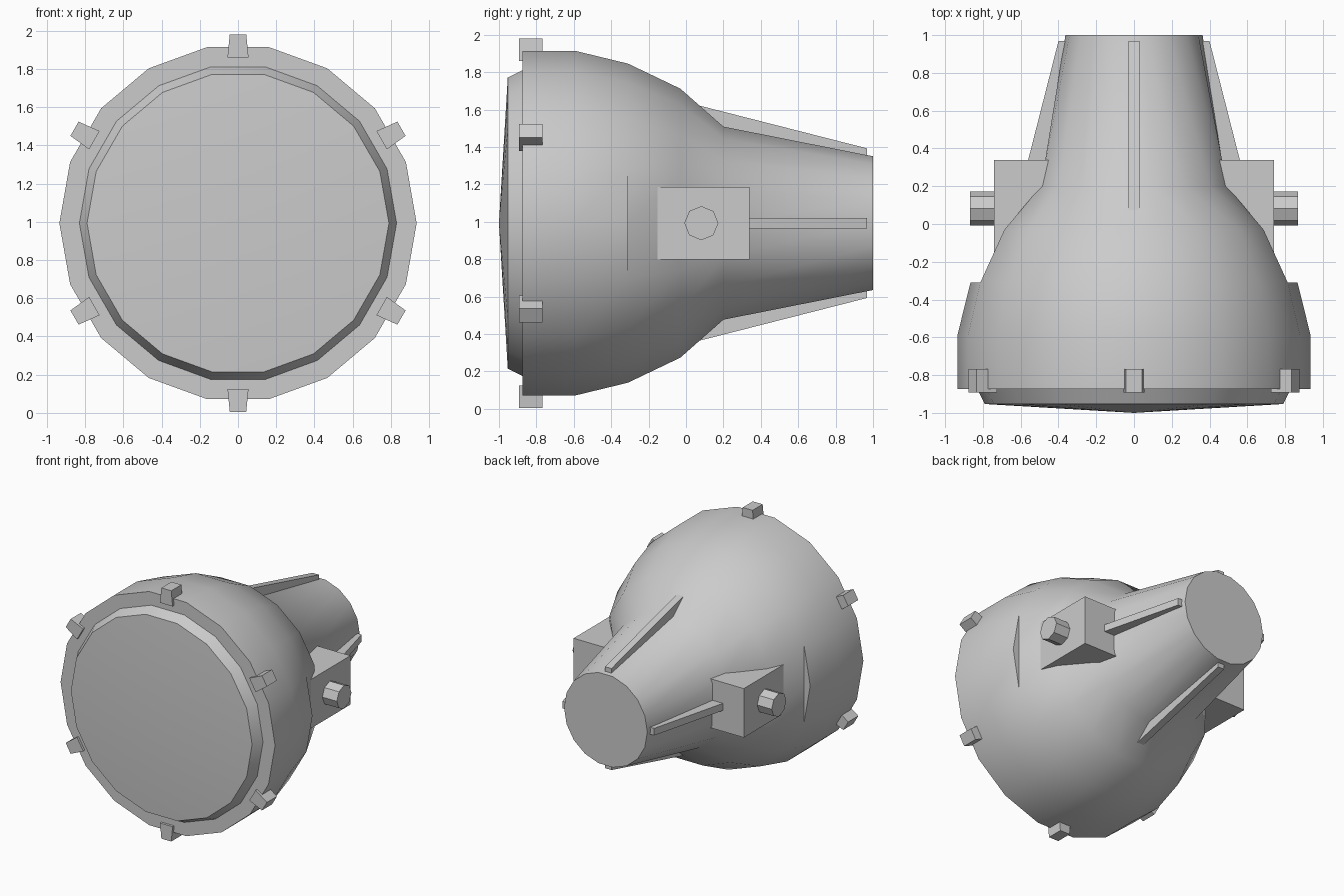
import bpy, bmesh
from math import sin, cos, pi, radians
from mathutils import Matrix, Vector

if "Cube" in bpy.data.objects:
    bpy.data.objects.remove(bpy.data.objects["Cube"])

ZC = 0.993   # height of the lamp axis
N = 18       # sides of the round parts


def finish(name, bm, smooth=None):
    bmesh.ops.remove_doubles(bm, verts=bm.verts, dist=1e-4)
    bmesh.ops.recalc_face_normals(bm, faces=bm.faces)
    mesh = bpy.data.meshes.new(name)
    bm.to_mesh(mesh)
    bm.free()
    ob = bpy.data.objects.new(name, mesh)
    bpy.context.collection.objects.link(ob)
    ob.location.z = ZC
    if smooth:
        bpy.ops.object.select_all(action='DESELECT')
        ob.select_set(True)
        bpy.context.view_layer.objects.active = ob
        bpy.ops.object.shade_smooth_by_angle(angle=radians(smooth))
    return ob


def lathe(profile, cap_end=False):
    """profile rows: y, radius, flattened sides (bool)"""
    bm = bmesh.new()
    rings = []
    for y, r, flat in profile:
        ring = []
        for i in range(N):
            a = 2 * pi * i / N
            k = cos(2 * pi / N) if flat and i in (0, N // 2) else 1
            ring.append(bm.verts.new((r * k * cos(a), y, r * sin(a))))
        rings.append(ring)
    for a, b in zip(rings, rings[1:]):
        for i in range(N):
            j = (i + 1) % N
            bm.faces.new((a[i], a[j], b[j], b[i]))
    if cap_end:
        bm.faces.new(rings[-1])
    return bm, rings


def prism(name, pts_a, pts_b, matrix):
    bm = bmesh.new()
    a = [bm.verts.new(matrix @ Vector(p)) for p in pts_a]
    b = [bm.verts.new(matrix @ Vector(p)) for p in pts_b]
    bm.faces.new(a)
    bm.faces.new(b)
    n = len(a)
    for i in range(n):
        j = (i + 1) % n
        bm.faces.new((a[i], a[j], b[j], b[i]))
    return finish(name, bm)


# housing: rim, bowl with flattened sides, tapering neck
bm, _ = lathe([(-0.874, 0.83, False), (-0.874, 0.935, False),
               (-0.59, 0.935, False), (-0.31, 0.866, False),
               (-0.31, 0.866, True), (-0.03, 0.73, True),
               (0.20, 0.524, True), (1.0, 0.363, False)], cap_end=True)
finish("housing", bm, 35)

# lens: bevelled edge and shallow cone
bm, rings = lathe([(-0.874, 0.83, False), (-0.953, 0.79, False)])
tip = bm.verts.new((0, -1.0, 0))
for i in range(N):
    bm.faces.new((rings[-1][i], rings[-1][(i + 1) % N], tip))
finish("lens", bm, 30)

# rim clips, six around the front edge (local z points outward)
for k in range(6):
    rot = Matrix.Rotation(k * pi / 3, 4, 'Y')
    section = [(-0.055, 0.868), (0.055, 0.868), (0.043, 0.988), (-0.043, 0.988)]
    prism(f"rim_clip_{k + 1}", [(x, -0.893, z) for x, z in section],
          [(x, -0.767, z) for x, z in section], rot)

# cooling fins, four along the neck
fin = [(0.05, 0.634), (0.968, 0.40), (0.968, 0.30), (0.05, 0.45)]
for k in range(4):
    rot = Matrix.Rotation(k * pi / 2, 4, 'Y')
    prism(f"neck_fin_{k + 1}", [(-0.028, y, z) for y, z in fin],
          [(0.028, y, z) for y, z in fin], rot)

# side mounts: block and octagonal pivot
for name, s in (("right", 1), ("left", -1)):
    block = [(-0.255, -0.193), (0.34, -0.193), (0.34, 0.193), (-0.255, 0.193)]
    prism(f"{name}_mount_block", [(s * 0.40, y, z) for y, z in block],
          [(s * 0.742, y, z) for y, z in block], Matrix())
    octagon = [(0.082 + 0.091 * cos(i * pi / 4), 0.091 * sin(i * pi / 4))
               for i in range(8)]
    prism(f"{name}_pivot", [(s * 0.70, y, z) for y, z in octagon],
          [(s * 0.868, y, z) for y, z in octagon], Matrix())
